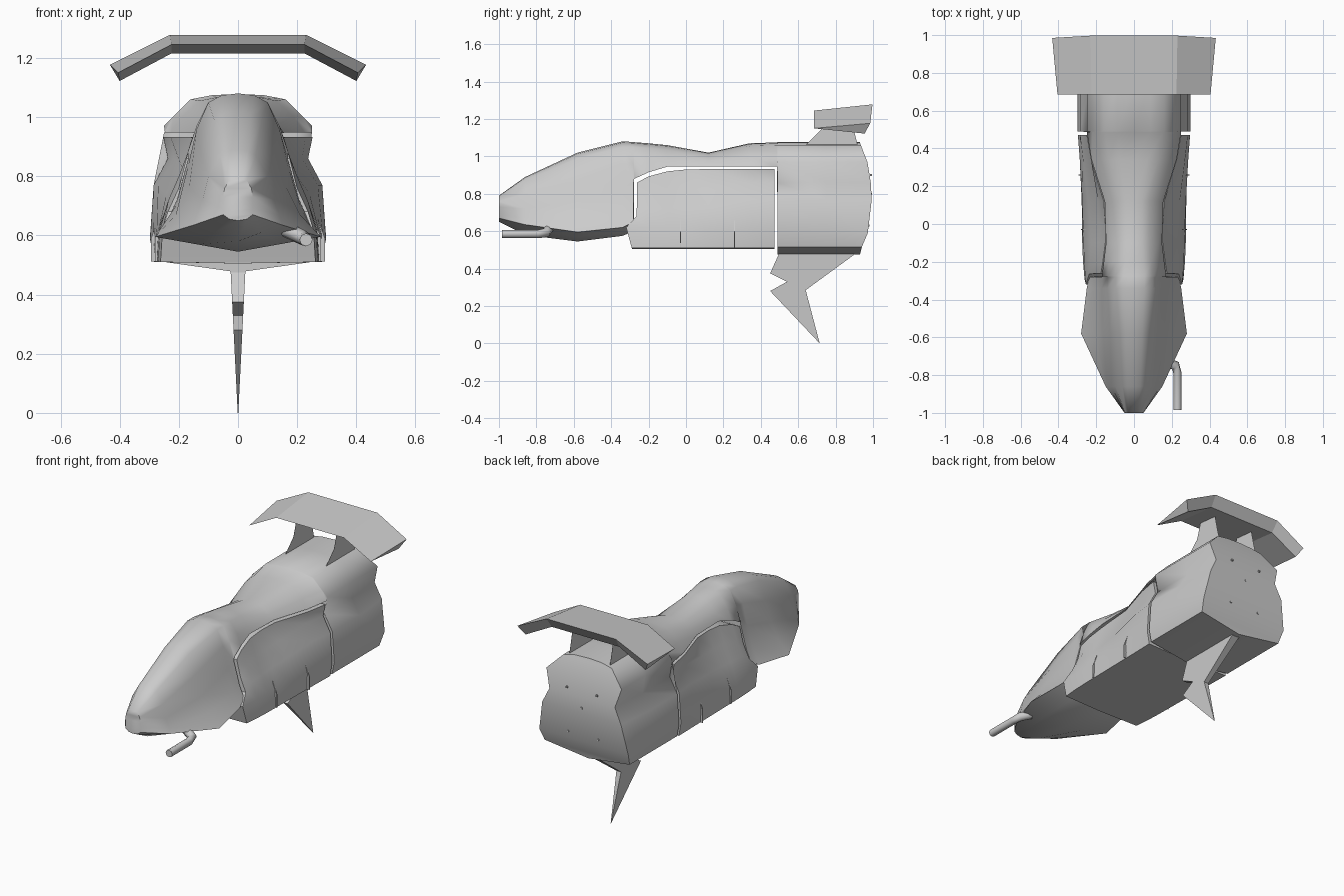
import bpy, bmesh, math
from mathutils import Vector

if "Cube" in bpy.data.objects:
    bpy.data.objects.remove(bpy.data.objects["Cube"])


def finish(name, bm, angle=None):
    bmesh.ops.remove_doubles(bm, verts=bm.verts, dist=0.0001)
    bmesh.ops.recalc_face_normals(bm, faces=bm.faces)
    me = bpy.data.meshes.new(name)
    bm.to_mesh(me)
    bm.free()
    ob = bpy.data.objects.new(name, me)
    bpy.context.collection.objects.link(ob)
    if angle:
        bpy.ops.object.select_all(action='DESELECT')
        ob.select_set(True)
        bpy.context.view_layer.objects.active = ob
        bpy.ops.object.shade_smooth_by_angle(angle=math.radians(angle))
    return ob


def loft(name, stations, angle):
    """Mirrored skin over (y, half section) stations; a point is (x, z) or (x, z, own y)."""
    bm = bmesh.new()
    rings = []
    for y, half in stations:
        pts = [(p[0], p[2] if len(p) > 2 else y, p[1]) for p in half]
        pts += [(-x, yy, z) for x, yy, z in pts[-2:0:-1]]
        rings.append([bm.verts.new(p) for p in pts])
    n = len(rings[0])
    for a, b in zip(rings, rings[1:]):
        for i in range(n):
            bm.faces.new((a[i], a[(i + 1) % n], b[(i + 1) % n], b[i]))
    for r in (rings[0], rings[-1]):          # end caps in level strips
        h = n // 2
        bm.faces.new((r[0], r[1], r[n - 1]))
        for i in range(1, h - 1):
            bm.faces.new((r[i], r[i + 1], r[n - i - 1], r[n - i]))
        bm.faces.new((r[h - 1], r[h], r[h + 1]))
    return finish(name, bm, angle)


def rounded(half):
    """Add a point that rounds the crown between the first two section points."""
    a, b = half[0], half[1]
    mid = (b[0] * .55, a[1] + (b[1] - a[1]) * .22) + tuple(a[2:])
    return [a, mid] + half[1:]


def plate(name, outline, x, half_width):
    """Side outline of (y, z) points given thickness half_width(z) around x."""
    bm = bmesh.new()
    sides = [[bm.verts.new((x + s * half_width(z), y, z)) for y, z in outline] for s in (-1, 1)]
    for s in sides:
        bm.faces.new(s)
    for i in range(len(outline)):
        j = (i + 1) % len(outline)
        bm.faces.new((sides[0][i], sides[0][j], sides[1][j], sides[1][i]))
    bm.normal_update()
    bmesh.ops.triangulate(bm, faces=bm.faces, ngon_method='EAR_CLIP')
    return finish(name, bm)


# Hull: nose and canopy
nose = [
    (-1.0, [(0, .79), (.03, .785), (.045, .76), (.05, .73), (.05, .69), (.05, .67), (.03, .655), (0, .65)]),
    (-.86, [(0, .89), (.06, .87), (.10, .80), (.12, .72), (.14, .67), (.15, .635), (.08, .61), (0, .58)]),
    (-.58, [(0, 1.02), (.08, .99), (.125, .88), (.165, .76), (.21, .67), (.28, .595), (.14, .57), (0, .545)]),
    (-.34, [(0, 1.08), (.10, 1.05), (.14, .96), (.17, .83), (.21, .70), (.25, .62), (.12, .595), (0, .575)]),
    (-.28, [(0, 1.077), (.10, 1.05), (.14, .96), (.168, .86), (.207, .72), (.238, .65), (.12, .62), (0, .60)]),
]
# Hull: flat-bottomed spine above the side panels
spine_tops = [
    (-.277, [(0, 1.076), (.10, 1.05), (.14, .97), (.17, .88)]),
    (-.20, [(0, 1.07), (.09, 1.045), (.135, .98), (.16, .915)]),
    (-.10, [(0, 1.06), (.08, 1.035), (.13, .985), (.148, .945)]),
    (.12, [(0, 1.02), (.08, 1.005), (.13, .975), (.155, .947)]),
    (.34, [(0, 1.07), (.13, 1.055), (.19, 1.0), (.225, .947)]),
    (.487, [(0, 1.075), (.155, 1.06), (.22, 1.0), (.25, .947)]),
]
spine = [(y, top + [(top[3][0] * k, top[3][1]) for k in (.75, .5, .25, 0)]) for y, top in spine_tops]
# Hull: tail with a bulged back face
tail_section = [(0, 1.078), (.16, 1.06), (.25, .97), (.235, .86), (.285, .77), (.298, .59), (.283, .515), (0, .475)]
tail_end = [(0, 1.078, .93), (.16, 1.06, .935), (.25, .97, .97), (.218, .86, .988),
            (.262, .77, .993), (.296, .59, .972), (.283, .515, .94), (0, .475, .93)]
tail = [(.49, tail_section), (.75, tail_section), (1, tail_end)]
loft("hull", [(y, rounded(s)) for y, s in nose + spine + tail], 62)

# Side panels and belly, separated from the hull by a narrow open groove
panel_front = [(0, .86, -.262), (.13, .86, -.262), (.175, .86, -.262), (.20, .76, -.262),
               (.237, .68, -.265), (.255, .62, -.32), (.262, .51, -.29), (0, .505, -.29)]
panel_sides = [
    (-.20, [(.165, .893), (.20, .80), (.235, .72), (.264, .62), (.27, .51)]),
    (-.10, [(.152, .92), (.185, .82), (.228, .72), (.267, .62), (.274, .51)]),
    (.0, [(.152, .93), (.183, .825), (.232, .73), (.270, .615), (.275, .51)]),
    (.12, [(.16, .932), (.19, .83), (.242, .74), (.275, .61), (.277, .51)]),
    (.34, [(.228, .932), (.217, .86), (.27, .77), (.287, .60), (.28, .51)]),
    (.472, [(.252, .932), (.237, .86), (.285, .77), (.297, .59), (.283, .51)]),
]
panels = [(-.29, panel_front)]
panels += [(y, [(0, s[0][1]), (s[0][0] - .03, s[0][1])] + s + [(0, .505)]) for y, s in panel_sides]
loft("side_panels", panels, 40)

# Small upright ribs low on each panel
for side in (-1, 1):
    for y, x in ((-.03, 0), (.26, .013)):
        bm = bmesh.new()
        outline = [(.254 + x, .665), (.281 + x, .59), (.281 + x, .511), (.25, .511)]
        a, b = [[bm.verts.new((side * px, y + d, z)) for px, z in outline] for d in (-.003, .003)]
        bm.faces.new(a)
        bm.faces.new(b)
        for i in range(4):
            bm.faces.new((a[i], a[i - 1], b[i - 1], b[i]))
        finish("panel_rib", bm)

# Rear wing: wedge section swept over four spans
half_wing = [[(.225, .685, 1.245), (.23, .997, 1.278), (.225, .955, 1.215)],
             [(.405, .685, 1.15), (.433, .985, 1.177), (.40, .955, 1.122)]]
bm = bmesh.new()
spans = [[(-x, y, z) for x, y, z in s] for s in half_wing[::-1]] + half_wing
spans = [[bm.verts.new(p) for p in s] for s in spans]
for a, b in zip(spans, spans[1:]):
    for i in range(3):
        bm.faces.new((a[i], a[i - 1], b[i - 1], b[i]))
bm.faces.new(spans[0])
bm.faces.new(spans[-1])
finish("rear_wing", bm)

# Paper-thin wing struts
for side in (-1, 1):
    plate("wing_strut", [(.64, 1.06), (.72, 1.14), (.75, 1.235), (.88, 1.222), (.90, 1.13), (.92, 1.05), (.64, 1.05)],
          side * .135, lambda z: .0004)

# Keel fin, tapering to its lower tip
plate("keel_fin", [(.495, .50), (.495, .475), (.45, .375), (.54, .33), (.45, .28), (.715, 0), (.64, .285), (.90, .475), (.90, .50)],
      0, lambda z: .001 + .05 * z)

# Nose pipe, bent into the hull
bm = bmesh.new()
path = [Vector(p) for p in ((.23, -.985, .585), (.23, -.79, .585), (.22, -.75, .592), (.16, -.73, .62))]
rings = []
for i, p in enumerate(path):
    d = (path[min(i + 1, 3)] - path[max(i - 1, 0)]).normalized()
    u = d.cross(Vector((0, 0, 1))).normalized()
    v = u.cross(d)
    r = .022 if i < 2 else .026
    rings.append([bm.verts.new(p + r * (math.cos(t) * u + math.sin(t) * v))
                  for t in (k * math.tau / 8 for k in range(8))])
for a, b in zip(rings, rings[1:]):
    for k in range(8):
        bm.faces.new((a[k], a[k - 1], b[k - 1], b[k]))
bm.faces.new(rings[0])
bm.faces.new(rings[-1])
finish("nose_pipe", bm, 50)

# Tiny studs on the back face
for x, z in ((-.1, .9), (.1, .9), (0, .8), (-.1, .63), (.1, .63)):
    bm = bmesh.new()
    bmesh.ops.create_cube(bm, size=.01)
    bmesh.ops.translate(bm, verts=bm.verts, vec=(x, .99 if z > .7 else .976, z))
    finish("tail_stud", bm)
